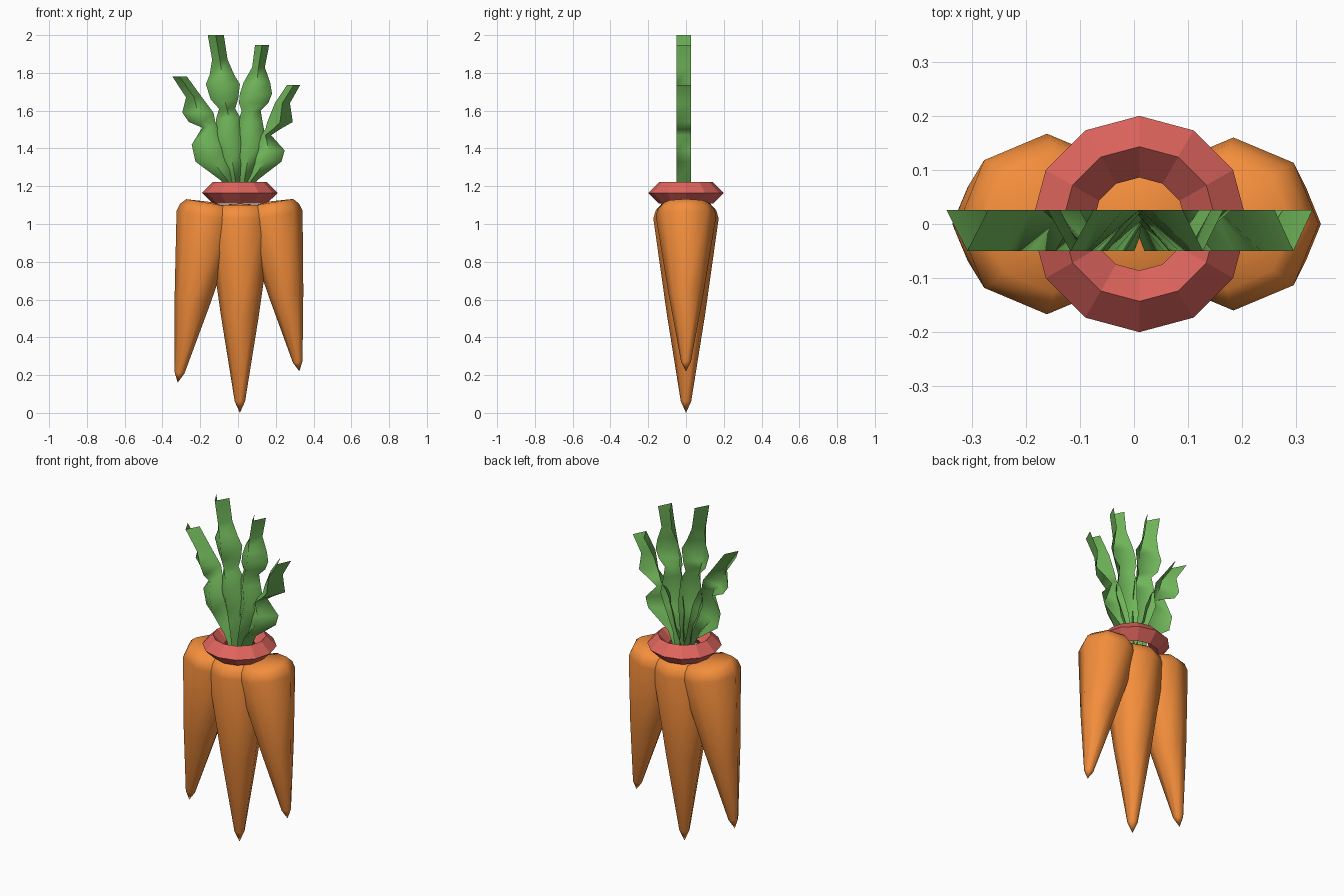
import bpy, bmesh, math
from mathutils import Matrix

if "Cube" in bpy.data.objects:
    bpy.data.objects.remove(bpy.data.objects["Cube"])


def material(name, col):
    m = bpy.data.materials.new(name)
    m.diffuse_color = (*col, 1)
    m.use_nodes = True
    m.node_tree.nodes["Principled BSDF"].inputs["Base Color"].default_value = m.diffuse_color
    return m


orange = material("carrot_orange", (0.9, 0.27, 0.045))
red = material("band_red", (0.74, 0.13, 0.11))
green = material("leaf_green", (0.16, 0.46, 0.1))


def finish(name, bm, mat, angle=None):
    me = bpy.data.meshes.new(name)
    bm.to_mesh(me)
    bm.free()
    me.materials.append(mat)
    ob = bpy.data.objects.new(name, me)
    bpy.context.collection.objects.link(ob)
    if angle:
        bpy.context.view_layer.objects.active = ob
        ob.select_set(True)
        bpy.ops.object.shade_smooth_by_angle(angle=math.radians(angle))
        ob.select_set(False)
    return ob


def carrot(name, x, z, tilt, r, length):
    """Eight-sided root; (x, z) is the centre of its widest ring."""
    n = 8
    profile = [(0.16 * r, -0.94 * length), (0.58 * r, -0.5 * length),
               (r, 0), (0.93 * r, 0.04), (0.76 * r, 0.07)]
    bm = bmesh.new()
    rings = [[bm.verts.new((pr * math.cos(math.tau * i / n),
                            pr * math.sin(math.tau * i / n), pz))
              for i in range(n)] for pr, pz in profile]
    tip = bm.verts.new((0, 0, -length))
    top = bm.verts.new((0, 0, 0.078))
    for i in range(n):
        j = (i + 1) % n
        for a, b in zip(rings, rings[1:]):
            bm.faces.new((a[i], a[j], b[j], b[i]))
        bm.faces.new((tip, rings[0][j], rings[0][i]))
        bm.faces.new((top, rings[-1][i], rings[-1][j]))
    bm.transform(Matrix.Translation((x, 0, z))
                 @ Matrix.Rotation(math.radians(tilt), 4, 'Y'))
    finish(name, bm, orange, 50)


def leaf(name, outline):
    """Folded leaf: rows of left x, right x, z with the crease at the front."""
    bm = bmesh.new()
    rows = [[bm.verts.new((a, 0.026, z)),
             bm.verts.new(((a + b) / 2, -0.05, z)),
             bm.verts.new((b, 0.026, z))] for a, b, z in outline]
    for lo, hi in zip(rows, rows[1:]):
        for k in range(2):
            bm.faces.new((lo[k], lo[k + 1], hi[k + 1], hi[k]))
    finish(name, bm, green, 100)


# Roots
carrot("carrot_middle", 0.01, 1.03, 0, 0.173, 1.03)
carrot("carrot_left", -0.161, 1.04, 10.2, 0.167, 0.894)
carrot("carrot_right", 0.184, 1.043, -9.7, 0.16, 0.835)

# Band around the stems: diamond section swept round
bm = bmesh.new()
N = 12
section = [(0.2, 1.165), (0.143, 1.222), (0.086, 1.165), (0.143, 1.108)]
loops = [[bm.verts.new((0.01 + r * math.cos(math.tau * i / N),
                        r * math.sin(math.tau * i / N), z))
          for r, z in section] for i in range(N)]
for i in range(N):
    a, b = loops[i], loops[(i + 1) % N]
    for k in range(4):
        m = (k + 1) % 4
        bm.faces.new((a[k], b[k], b[m], a[m]))
finish("band", bm, red)

# Leaves, from base to tip
leaf("leaf_top_left", [(-0.03, 0.03, 1.11), (-0.05, 0.02, 1.24), (-0.1, 0.03, 1.36),
                       (-0.13, 0.03, 1.44), (-0.115, 0.015, 1.56), (-0.1, -0.015, 1.61),
                       (-0.145, 0.0, 1.66), (-0.17, 0.01, 1.74), (-0.15, -0.02, 1.79),
                       (-0.137, -0.055, 1.87), (-0.16, -0.075, 2.0)])
leaf("leaf_top_right", [(-0.01, 0.05, 1.11), (0.0, 0.07, 1.24), (-0.01, 0.12, 1.36),
                        (0.0, 0.15, 1.44), (0.0, 0.13, 1.54), (0.02, 0.12, 1.6),
                        (0.005, 0.16, 1.64), (0.01, 0.18, 1.69), (0.03, 0.17, 1.75),
                        (0.075, 0.142, 1.83), (0.09, 0.165, 1.947)])
leaf("leaf_left", [(-0.03, 0.02, 1.11), (-0.09, -0.02, 1.23), (-0.225, -0.04, 1.33),
                   (-0.245, -0.06, 1.42), (-0.19, -0.1, 1.51), (-0.26, -0.12, 1.54),
                   (-0.295, -0.13, 1.59), (-0.275, -0.19, 1.67), (-0.347, -0.27, 1.78)])
leaf("leaf_right", [(0.0, 0.05, 1.11), (0.04, 0.1, 1.23), (0.06, 0.23, 1.33),
                    (0.08, 0.247, 1.39), (0.115, 0.175, 1.47), (0.145, 0.22, 1.5),
                    (0.155, 0.29, 1.54), (0.195, 0.275, 1.64), (0.26, 0.33, 1.737)])
